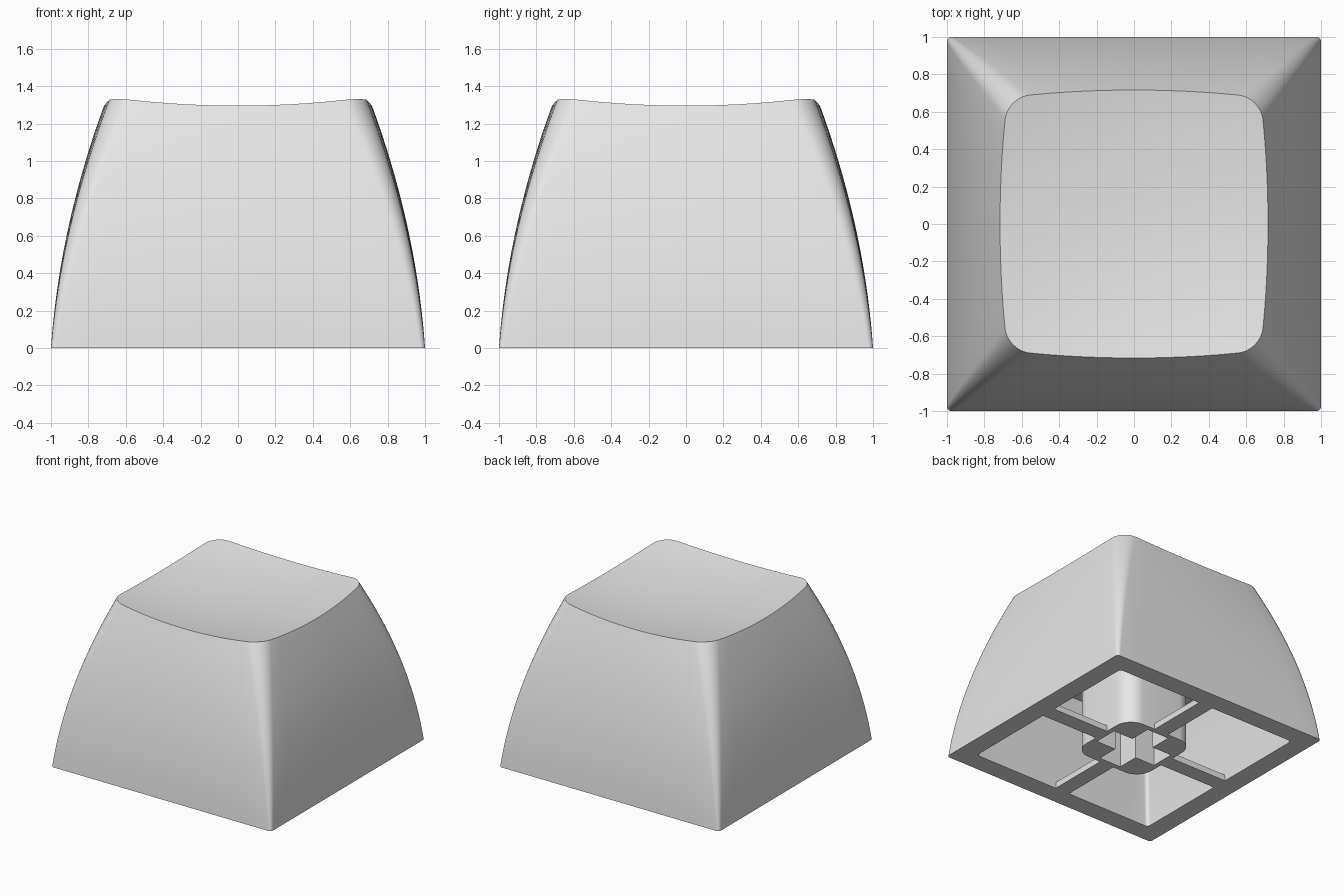
import bpy, bmesh, math
from mathutils import Matrix

if "Cube" in bpy.data.objects:
    bpy.data.objects.remove(bpy.data.objects["Cube"])

grey = bpy.data.materials.new("light_grey_plastic")
grey.use_nodes = True
grey.diffuse_color = (0.8, 0.8, 0.8, 1)
grey.node_tree.nodes["Principled BSDF"].inputs["Base Color"].default_value = (0.8, 0.8, 0.8, 1)

WALL = 0.16      # wall thickness
CEILING = 0.76   # height of the hollow
STEM = 0.32      # half width of the stem


def finish(bm, name, smooth=True):
    bmesh.ops.recalc_face_normals(bm, faces=bm.faces)
    mesh = bpy.data.meshes.new(name)
    bm.to_mesh(mesh)
    bm.free()
    mesh.materials.append(grey)
    ob = bpy.data.objects.new(name, mesh)
    bpy.context.collection.objects.link(ob)
    bpy.ops.object.select_all(action="DESELECT")
    ob.select_set(True)
    bpy.context.view_layer.objects.active = ob
    if smooth:
        bpy.ops.object.shade_smooth_by_angle(angle=math.radians(30))
    return ob


def half_width(z):
    return 1 - 0.07 * z - 0.115 * z * z


def dish(x, y):
    return 1.239 + 0.11 * (x * x + y * y)


def section(w, r, bulge=0.0, sides=12, arc=8):
    """Rounded square outline with slightly bowed sides."""
    side = [(w, (w - r) * (2 * i / sides - 1)) for i in range(sides)]
    angles = [math.pi / 2 * i / arc for i in range(arc)]
    corner = [(w - r + r * math.cos(a), w - r + r * math.sin(a)) for a in angles]
    points = []
    for q in range(4):
        for x, y in side + corner:
            x, y = x - bulge * x / w * (y / w) ** 2, y - bulge * y / w * (x / w) ** 2
            for _ in range(q):
                x, y = -y, x
            points.append((x, y))
    return points


def bridge(bm, a, b):
    n = len(a)
    for i in range(n):
        bm.faces.new((a[i], a[(i + 1) % n], b[(i + 1) % n], b[i]))


def prism(bm, outline, z0, z1):
    low = [bm.verts.new((x, y, z0)) for x, y in outline]
    high = [bm.verts.new((x, y, z1)) for x, y in outline]
    bridge(bm, low, high)
    bm.faces.new(low)
    bm.faces.new(high)


# Shell: hollow, rim, curved walls and dished top in one skin
bm = bmesh.new()
rings = []
for k in range(6, -1, -1):
    z = CEILING * k / 6
    rings.append([bm.verts.new((x, y, z)) for x, y in section(half_width(z) - WALL, 0.03)])
bm.faces.new(rings[0])

LEVELS = 20
for k in range(LEVELS + 1):
    t = k / LEVELS
    z = t * 1.295
    w = half_width(z)
    ring = []
    for x, y in section(w, 0.025 + 0.105 * t, 0.022 * t):
        h = t * dish(x, y)
        s = half_width(h) / w
        ring.append(bm.verts.new((x * s, y * s, t * dish(x * s, y * s))))
    rings.append(ring)

edge = [v.co.copy() for v in rings[-1]]
for k in range(9, 0, -1):
    s = k / 10
    rings.append([bm.verts.new((c.x * s, c.y * s, dish(c.x * s, c.y * s))) for c in edge])
for a, b in zip(rings, rings[1:]):
    bridge(bm, a, b)
centre = bm.verts.new((0, 0, dish(0, 0)))
last = rings[-1]
for i in range(len(last)):
    bm.faces.new((last[i], last[(i + 1) % len(last)], centre))
finish(bm, "shell")

# Stem with a cross-shaped socket
bm = bmesh.new()
prism(bm, section(STEM, 0.14, sides=1), 0, CEILING + 0.01)
stem = finish(bm, "stem")

L, T = 0.28, 0.1
cross = []
for q in range(4):
    for x, y in ((L, -T), (L, T), (T, T)):
        for _ in range(q):
            x, y = -y, x
        cross.append((x, y))
bm = bmesh.new()
prism(bm, cross, -0.1, 0.5)
cutter = finish(bm, "socket_cutter", smooth=False)
cutter.hide_render = True

cut = stem.modifiers.new("socket", "BOOLEAN")
cut.operation = "DIFFERENCE"
cut.solver = "EXACT"
cut.object = cutter
bpy.context.view_layer.objects.active = stem
bpy.ops.object.modifier_apply(modifier=cut.name)
bpy.data.objects.remove(cutter)

# Four thin ribs joining the stem to the rim
RIB = 0.065
bm = bmesh.new()
for q in range(4):
    before = set(bm.verts)
    prism(bm, [(STEM, -RIB), (1 - WALL, -RIB), (1 - WALL, RIB), (STEM, RIB)], 0, 0.05)
    new = [v for v in bm.verts if v not in before]
    bmesh.ops.rotate(bm, verts=new, matrix=Matrix.Rotation(q * math.pi / 2, 3, "Z"))
finish(bm, "ribs", smooth=False)
